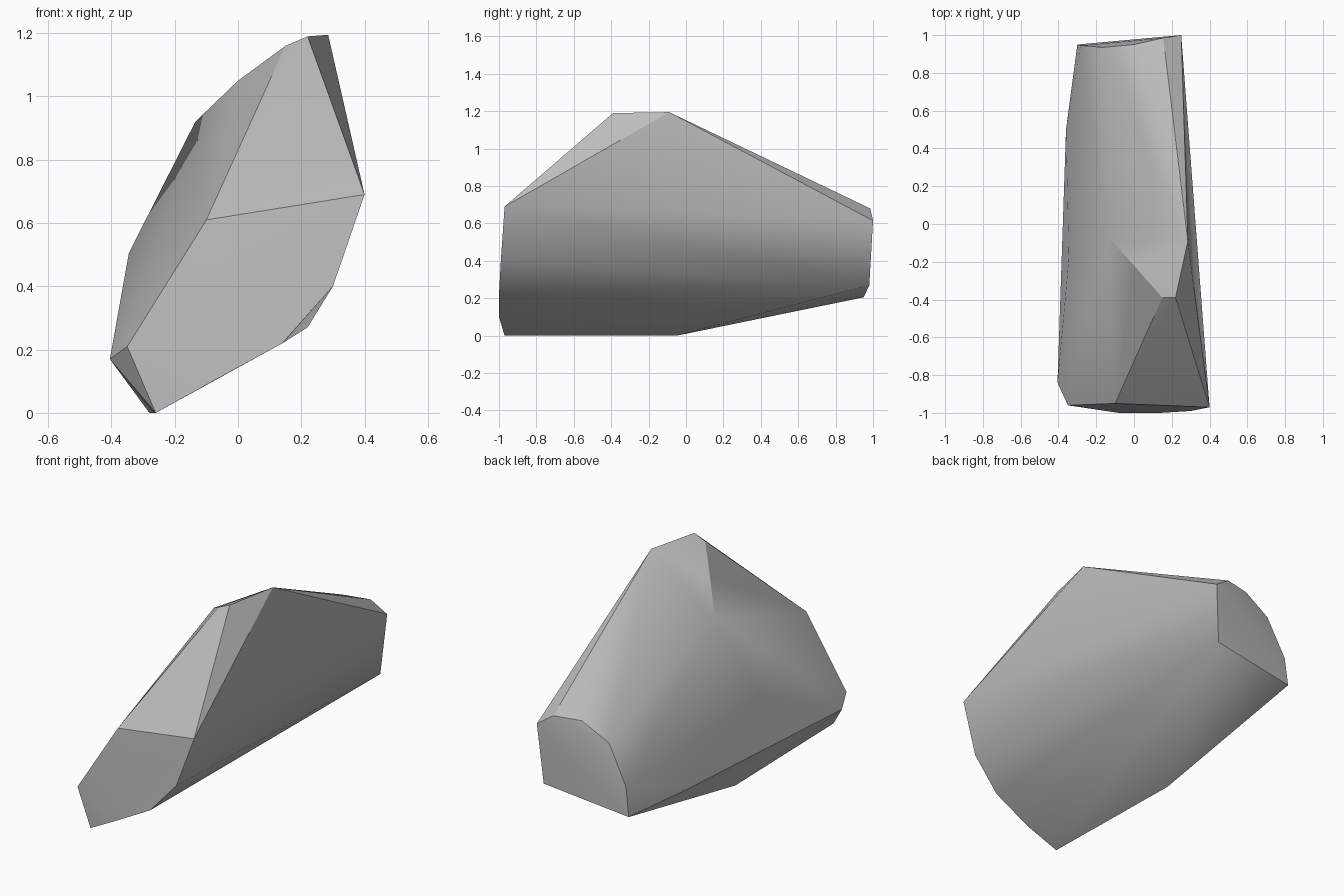
import bpy
import bmesh
import math

default_cube = bpy.data.objects.get("Cube")
if default_cube:
    bpy.data.objects.remove(default_cube, do_unlink=True)


def flat_material(name, colour):
    material = bpy.data.materials.new(name)
    material.use_nodes = True
    material.diffuse_color = colour
    material.node_tree.nodes["Principled BSDF"].inputs["Base Color"].default_value = colour
    return material


def convex_object(name, sections, material, smooth_angle):
    """Wrap a tight skin around a set of cross-sections."""
    bm = bmesh.new()
    for section in sections:
        for point in section:
            bm.verts.new(point)
    hull = bmesh.ops.convex_hull(bm, input=bm.verts[:])
    loose = {v for v in hull["geom_interior"] + hull["geom_unused"]
             if isinstance(v, bmesh.types.BMVert) and v.is_valid}
    bmesh.ops.delete(bm, geom=list(loose), context="VERTS")
    bmesh.ops.recalc_face_normals(bm, faces=bm.faces[:])

    mesh = bpy.data.meshes.new(name)
    bm.to_mesh(mesh)
    bm.free()
    mesh.materials.append(material)
    obj = bpy.data.objects.new(name, mesh)
    bpy.context.collection.objects.link(obj)

    # Soft rounded flanks, crisp broken edges
    bpy.ops.object.select_all(action="DESELECT")
    obj.select_set(True)
    bpy.context.view_layer.objects.active = obj
    bpy.ops.object.shade_smooth_by_angle(angle=math.radians(smooth_angle))
    return obj


# Broken front face, with the chipped lower corner
front_section = [
    (0.40, -0.97, 0.69), (-0.10, -0.95, 0.61), (-0.35, -0.96, 0.21),
    (-0.405, -0.84, 0.17), (-0.26, -0.97, 0), (-0.08, -1, 0.1),
    (0.14, -1, 0.22), (0.30, -0.99, 0.40),
]

# Crest, rounded shoulder and belly
middle_section = [
    (0.285, -0.09, 1.195), (0.22, -0.39, 1.19), (0.15, -0.39, 1.16),
    (0, -0.22, 1.05), (-0.05, -0.16, 1), (-0.135, -0.07, 0.92),
    (-0.345, -0.18, 0.505), (-0.36, 0.5, 0.21), (-0.28, -0.05, 0),
]

# Narrow rear face
rear_section = [
    (0.25, 1, 0.615), (0.155, 0.985, 0.68), (0, 0.95, 0.68),
    (-0.165, 0.935, 0.59), (-0.28, 0.945, 0.37), (-0.30, 0.95, 0.205),
    (0.22, 0.98, 0.27),
]

stone_grey = flat_material("stone grey", (0.5, 0.5, 0.5, 1))
convex_object("rock", [front_section, middle_section, rear_section], stone_grey, 30)
